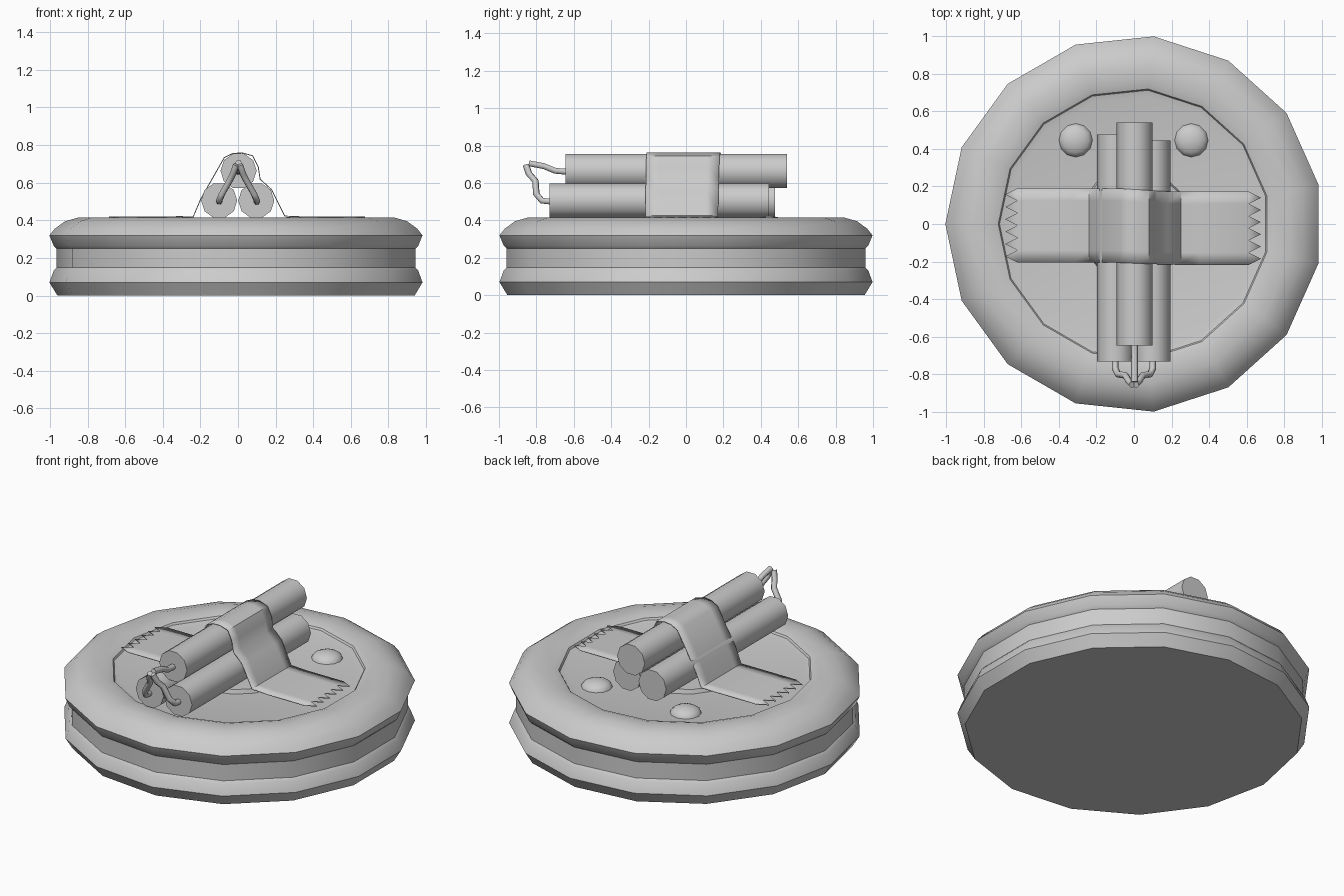
import bpy, bmesh
from math import pi, sin, cos, radians

if "Cube" in bpy.data.objects:
    bpy.data.objects.remove(bpy.data.objects["Cube"])


def make(name, verts, faces, angle=35):
    me = bpy.data.meshes.new(name)
    me.from_pydata(verts, [], faces)
    bm = bmesh.new()
    bm.from_mesh(me)
    bmesh.ops.recalc_face_normals(bm, faces=bm.faces)
    bm.to_mesh(me)
    bm.free()
    ob = bpy.data.objects.new(name, me)
    bpy.context.collection.objects.link(ob)
    bpy.ops.object.select_all(action='DESELECT')
    ob.select_set(True)
    bpy.context.view_layer.objects.active = ob
    bpy.ops.object.shade_smooth_by_angle(angle=radians(angle))
    return ob


def lathe(name, profile, n, start=0.0, loc=(0, 0, 0), angle=35):
    """Revolve (radius, z) points about z, capped at both ends."""
    x, y, z0 = loc
    verts = [(x + r * cos(start + 2 * pi * i / n), y + r * sin(start + 2 * pi * i / n), z0 + z)
             for r, z in profile for i in range(n)]
    faces = [(k * n + i, k * n + (i + 1) % n, (k + 1) * n + (i + 1) % n, (k + 1) * n + i)
             for k in range(len(profile) - 1) for i in range(n)]
    faces += [tuple(range(n)), tuple(range((len(profile) - 1) * n, len(profile) * n))]
    return make(name, verts, faces, angle)


# Disc body: grooved side, rounded rim, recessed top panel
body = [(0.96, 0), (1.003, 0.07), (0.98, 0.132), (0.965, 0.148), (0.965, 0.25), (0.98, 0.265),
        (1.003, 0.32), (0.975, 0.355), (0.92, 0.395), (0.85, 0.415), (0.76, 0.412),
        (0.722, 0.40), (0.715, 0.388), (0.68, 0.38)]
lathe("disc_body", body, 15, pi)
lathe("centre_plate", [(0.30, 0.375), (0.29, 0.405)], 15, pi)

# Rivet domes on the panel
for side, x in (("left", -0.31), ("right", 0.305)):
    dome = [(0.09 * cos(a), 0.045 * sin(a)) for a in (0, 0.35, 0.7, 1.05, 1.4)]
    lathe("dome_" + side, dome, 12, loc=(x, 0.445, 0.378))


# Three stacked sticks
def stick(name, x, z, y0, y1, r=0.096, n=10):
    verts = [(x + r * cos(2 * pi * i / n), y, z + r * sin(2 * pi * i / n))
             for y in (y0, y1) for i in range(n)]
    faces = [(i, (i + 1) % n, n + (i + 1) % n, n + i) for i in range(n)]
    make(name, verts, faces + [tuple(range(n)), tuple(range(n, 2 * n))], 40)


stick("stick_left", -0.1, 0.505, -0.73, 0.475)
stick("stick_right", 0.097, 0.505, -0.73, 0.445)
stick("stick_top", 0.003, 0.663, -0.645, 0.54)


# Bent wires from the stick ends
def wire(name, pts):
    cu = bpy.data.curves.new(name, 'CURVE')
    cu.dimensions = '3D'
    cu.bevel_depth = 0.018
    cu.bevel_resolution = 1
    cu.use_fill_caps = True
    sp = cu.splines.new('POLY')
    sp.points.add(len(pts) - 1)
    for p, c in zip(sp.points, pts):
        p.co = (*c, 1)
    bpy.context.collection.objects.link(bpy.data.objects.new(name, cu))


wire("wire_top", [(0.003, -0.64, 0.66), (0.003, -0.70, 0.665), (0.003, -0.76, 0.69), (0.003, -0.84, 0.705)])
for side, s in (("left", -1), ("right", 1)):
    wire("wire_" + side, [(s * 0.1, -0.72, 0.50), (s * 0.1, -0.77, 0.505), (s * 0.085, -0.80, 0.54),
                          (s * 0.045, -0.805, 0.61), (s * 0.025, -0.84, 0.65), (s * 0.01, -0.855, 0.695)])

# Tape strip draped over the sticks, with zigzag torn ends
section = [(-0.62, 0.42), (-0.32, 0.42), (-0.24, 0.42), (-0.2, 0.515), (-0.075, 0.735), (-0.03, 0.757),
           (0.02, 0.762), (0.08, 0.745), (0.11, 0.685), (0.12, 0.62), (0.18, 0.565), (0.25, 0.425),
           (0.35, 0.42), (0.61, 0.42)]
rows, teeth = len(section), 6
verts, faces = [], []
for k, (x, z) in enumerate(section):
    t = max(0.0, min(1.0, (x + 0.1) / 0.3))
    y0, y1 = -0.205 - 0.012 * t, 0.19 - 0.018 * t
    verts += [(x, y0 + (y1 - y0) * j / teeth, z) for j in range(teeth + 1)]
w = teeth + 1
faces = [(k * w + j, k * w + j + 1, (k + 1) * w + j + 1, (k + 1) * w + j)
         for k in range(rows - 1) for j in range(teeth)]
for row, dx in ((0, -0.065), (rows - 1, 0.065)):
    for j in range(teeth):
        a, b = verts[row * w + j], verts[row * w + j + 1]
        verts.append((a[0] + dx, (a[1] + b[1]) / 2, a[2]))
        faces.append((row * w + j, row * w + j + 1, len(verts) - 1))
tape = make("tape", verts, faces, 40)
thick = tape.modifiers.new("thickness", 'SOLIDIFY')
thick.thickness = 0.005
